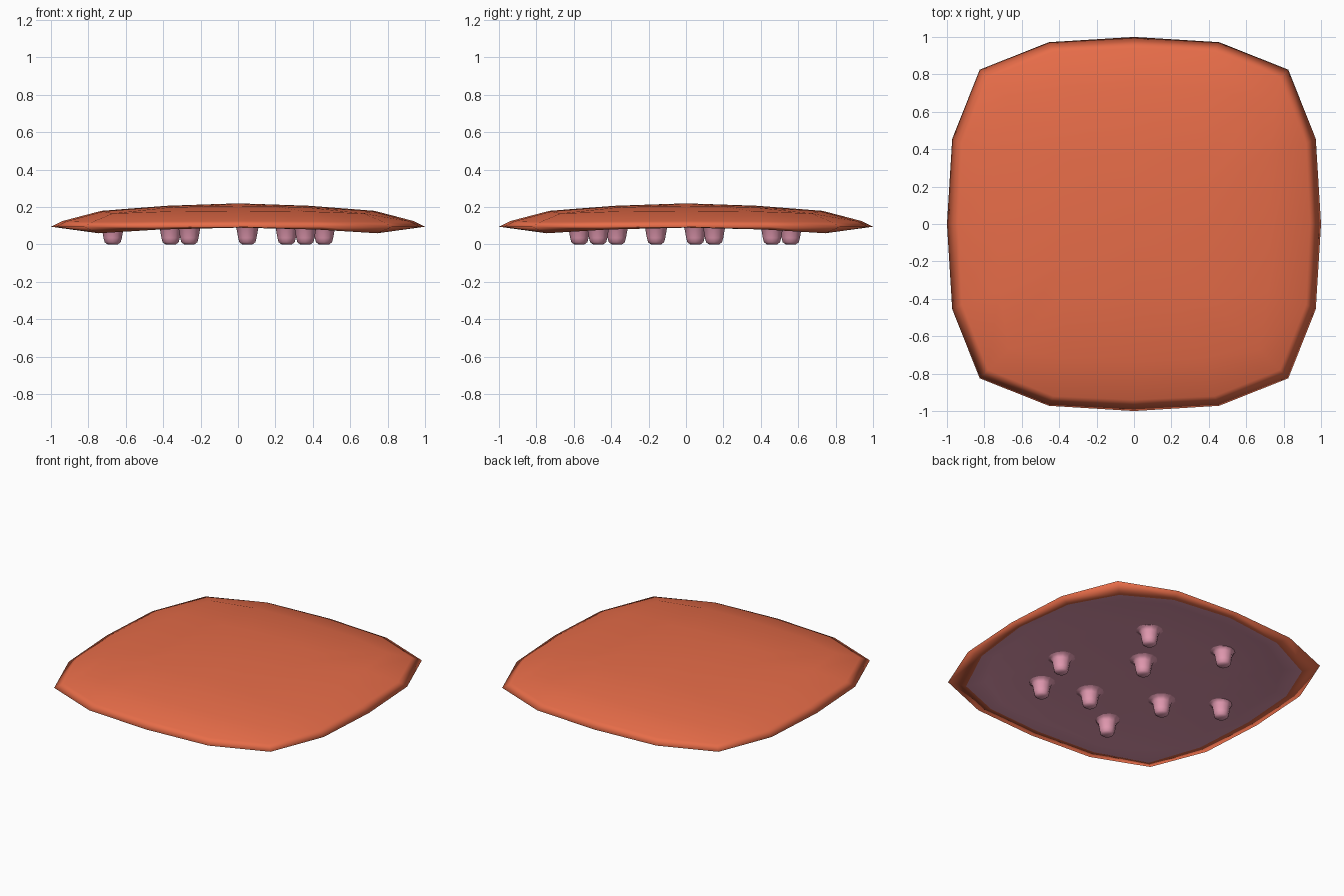
import bpy, math

if "Cube" in bpy.data.objects:
    bpy.data.objects.remove(bpy.data.objects["Cube"])

def material(name, rgb):
    m = bpy.data.materials.new(name)
    m.diffuse_color = (*[(c / 255) ** 2.2 for c in rgb], 1)
    m.use_nodes = True
    m.node_tree.nodes["Principled BSDF"].inputs["Base Color"].default_value = m.diffuse_color
    return m

ORANGE = material("burnt_orange", (230, 108, 74))
PINK = material("dusty_pink", (225, 152, 175))

def build(name, verts, faces, mats, indices=None):
    me = bpy.data.meshes.new(name)
    me.from_pydata(verts, [], faces)
    for m in mats:
        me.materials.append(m)
    for i, p in enumerate(me.polygons):
        p.use_smooth = True
        if indices:
            p.material_index = indices[i]
    ob = bpy.data.objects.new(name, me)
    bpy.context.collection.objects.link(ob)
    return ob

def bridge(start, n):
    """Quads between the ring at start and the ring after it."""
    return [(start + j, start + n + j, start + n + (j + 1) % n, start + (j + 1) % n)
            for j in range(n)]

def rounded_square(mid, qa, qb, corner, zm, zq, zc):
    """Sixteen points: side middle, quarter, corner, quarter, turned four times."""
    quarter = [(mid, 0, zm), (qb, qa, zq), (corner, corner, zc), (qa, qb, zq)]
    pts = []
    for k in range(4):
        c, s = (1, 0, -1, 0)[k], (0, 1, 0, -1)[k]
        pts += [(c * x - s * y, s * x + c * y, z) for x, y, z in quarter]
    return pts

# Domed cap: rings run from the crown over the rim to the hollow underside
rings = [
    (0.38, 0.19, 0.38, 0.37, 0.207, 0.204, 0.198),
    (0.73, 0.36, 0.72, 0.67, 0.180, 0.177, 0.166),
    (0.94, 0.43, 0.92, 0.78, 0.125, 0.123, 0.120),
    (1.00, 0.455, 0.972, 0.825, 0.095, 0.095, 0.095),
    (0.93, 0.42, 0.89, 0.745, 0.090, 0.080, 0.060),
    (0.84, 0.40, 0.81, 0.66, 0.100, 0.095, 0.085),
    (0.50, 0.25, 0.49, 0.46, 0.110, 0.110, 0.108),
]
N = 16
FIRST_PINK_RING = 4
verts, faces, idx = [(0, 0, 0.22)], [], []
for r in rings:
    verts += rounded_square(*r)
faces += [(0, 1 + j, 1 + (j + 1) % N) for j in range(N)]
idx += [0] * N
for r in range(len(rings) - 1):
    faces += bridge(1 + r * N, N)
    idx += [int(r >= FIRST_PINK_RING)] * N
last = 1 + (len(rings) - 1) * N
verts.append((0, 0, 0.111))
faces += [(last + (j + 1) % N, last + j, len(verts) - 1) for j in range(N)]
idx += [1] * N
build("cap", verts, faces, [ORANGE, PINK], idx)

# Stubby feet with flared roots, scattered under the cap
foot_profile = [(0.095, 0.113), (0.068, 0.103), (0.058, 0.085),
                (0.049, 0.035), (0.043, 0.012), (0.028, 0.001)]
foot_spots = [(0.26, 0.46), (0.46, -0.16), (0.05, 0.15), (-0.26, 0.56), (0.36, -0.47),
              (0.05, -0.37), (-0.36, -0.16), (-0.67, 0.05), (-0.26, -0.57)]
S = 12
for n, (fx, fy) in enumerate(foot_spots):
    fv, ff = [], []
    for r, z in foot_profile:
        fv += [(r * math.cos(math.tau * j / S), r * math.sin(math.tau * j / S), z)
               for j in range(S)]
    for k in range(len(foot_profile) - 1):
        ff += bridge(k * S, S)
    base = (len(foot_profile) - 1) * S
    fv.append((0, 0, 0))
    ff += [(base + (j + 1) % S, base + j, len(fv) - 1) for j in range(S)]
    foot = build(f"foot_{n + 1}", fv, ff, [PINK])
    foot.location = (fx, fy, 0)
